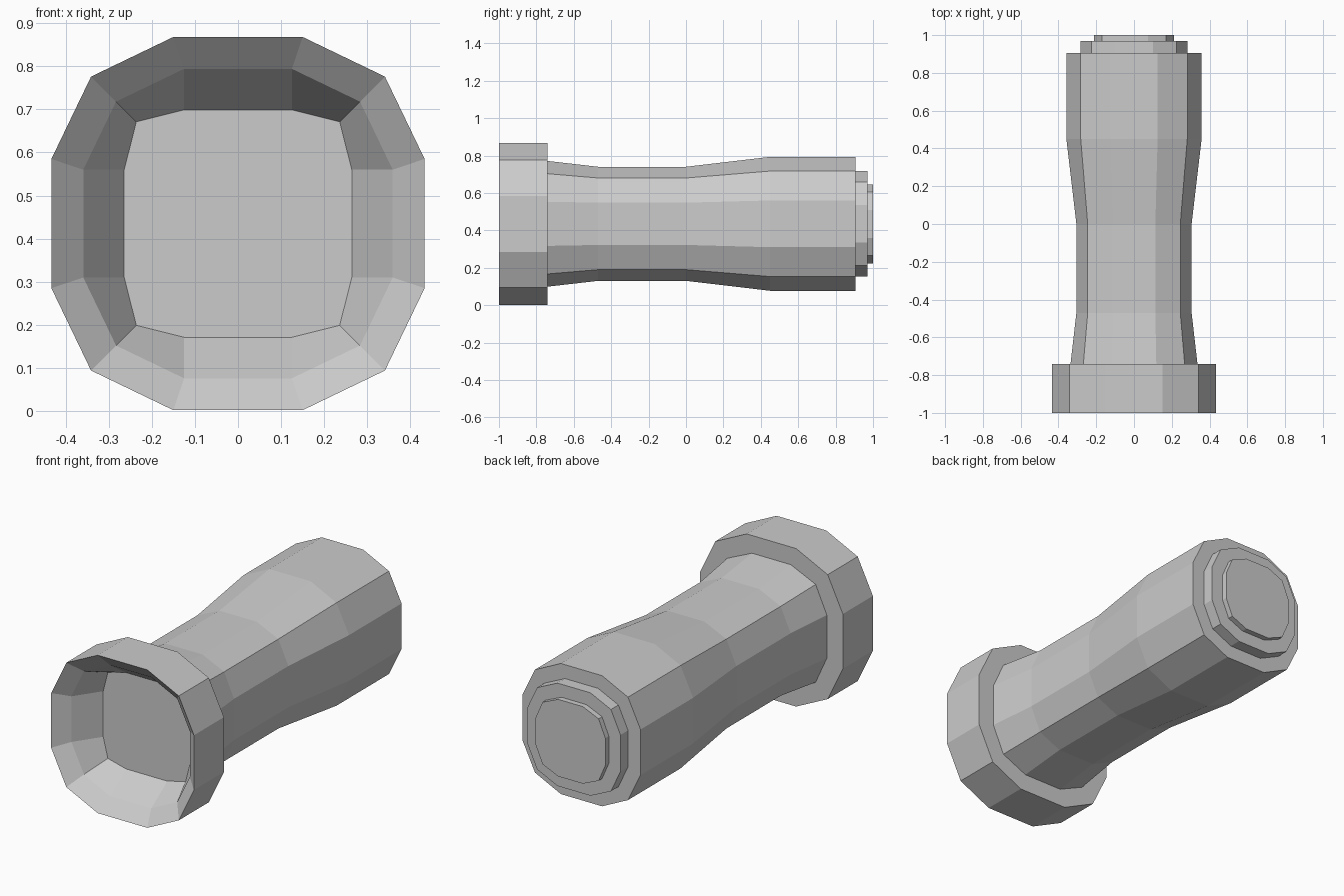
import bpy
import bmesh

if "Cube" in bpy.data.objects:
    bpy.data.objects.remove(bpy.data.objects["Cube"])

CENTRE_Z = 0.435


def ring(bm, y, flat, corner, half):
    """Twelve-sided rounded-square section: flat edge, corner point, half width."""
    quarter = [(half, flat), (corner, corner), (flat, half)]
    pts = []
    for _ in range(4):
        pts += quarter
        quarter = [(-b, a) for a, b in quarter]
    return [bm.verts.new((x, y, CENTRE_Z + z)) for x, z in pts]


def loft(name, sections, cap_end=False, cap_start=False):
    bm = bmesh.new()
    rings = [ring(bm, *s) for s in sections]
    for a, b in zip(rings, rings[1:]):
        for i in range(12):
            j = (i + 1) % 12
            bm.faces.new((a[i], b[i], b[j], a[j]))
    if cap_end:
        bm.faces.new(rings[-1][::-1])
    if cap_start:
        bm.faces.new(rings[0])
    mesh = bpy.data.meshes.new(name)
    bm.normal_update()
    bm.to_mesh(mesh)
    bm.free()
    obj = bpy.data.objects.new(name, mesh)
    bpy.context.collection.objects.link(obj)
    return obj


# Head: funnel reflector with flat lens, sharp front rim, collar and its back step
loft("head", [
    (-0.79, 0.125, 0.236, 0.264),
    (-0.93, 0.125, 0.283, 0.359),
    (-1.00, 0.150, 0.341, 0.433),
    (-0.74, 0.150, 0.341, 0.433),
    (-0.74, 0.118, 0.268, 0.336),
], cap_start=True)

# Waisted handle with the back shoulder
loft("handle", [
    (-0.74, 0.118, 0.268, 0.336),
    (-0.47, 0.113, 0.245, 0.305),
    (0.00, 0.113, 0.245, 0.305),
    (0.45, 0.125, 0.282, 0.358),
    (0.905, 0.125, 0.282, 0.358),
    (0.905, 0.100, 0.224, 0.282),
])

# Stepped tail button
loft("tail_cap", [
    (0.905, 0.100, 0.224, 0.282),
    (0.97, 0.100, 0.224, 0.282),
    (0.97, 0.075, 0.170, 0.211),
    (1.00, 0.075, 0.170, 0.211),
], cap_end=True)
